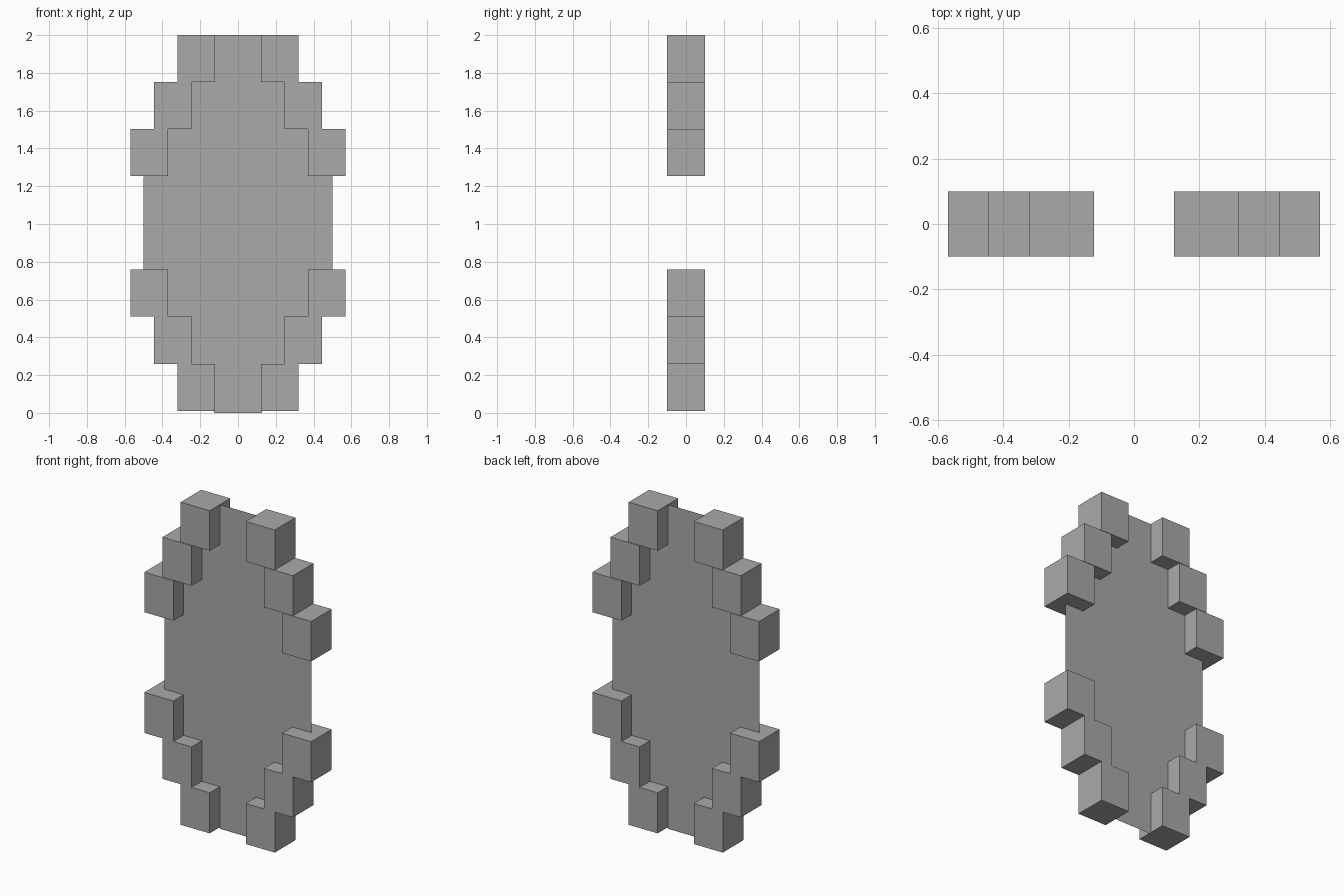
import bpy
import bmesh

if "Cube" in bpy.data.objects:
    bpy.data.objects.remove(bpy.data.objects["Cube"])

grey = bpy.data.materials.new("stone grey")
grey.diffuse_color = (0.4, 0.4, 0.4, 1)
grey.use_nodes = True
grey.node_tree.nodes["Principled BSDF"].inputs["Base Color"].default_value = grey.diffuse_color


def add_object(name, bm):
    mesh = bpy.data.meshes.new(name)
    bm.to_mesh(mesh)
    bm.free()
    mesh.materials.append(grey)
    obj = bpy.data.objects.new(name, mesh)
    bpy.context.collection.objects.link(obj)
    return obj


def block(name, x0, x1, z0, z1, half_depth=0.1):
    bm = bmesh.new()
    bmesh.ops.create_cube(bm, size=1)
    for v in bm.verts:
        v.co.x = x1 if v.co.x > 0 else x0
        v.co.y = half_depth if v.co.y > 0 else -half_depth
        v.co.z = z1 if v.co.z > 0 else z0
    return add_object(name, bm)


# Thin eight-sided panel standing on z = 0
quarter = [(0.125, 2.0), (0.5, 1.25), (0.5, 0.752), (0.125, 0.0)]
outline = quarter + [(-x, z) for x, z in reversed(quarter)]
bm = bmesh.new()
face = bm.faces.new([bm.verts.new((x, 0, z)) for x, z in outline])
bm.normal_update()
if face.normal.y > 0:
    face.normal_flip()
add_object("panel", bm)

# Stepped frame blocks, three at each corner of the panel
for side_name, side in (("left", -1), ("right", 1)):
    for i in range(3):
        inner = 0.123 + 0.124 * i
        x0, x1 = sorted((side * inner, side * (inner + 0.198)))
        block(f"upper_{side_name}_block_{i + 1}", x0, x1,
              1.753 - 0.249 * i, 2.0 - 0.249 * i)
        block(f"lower_{side_name}_block_{i + 1}", x0, x1,
              0.01 + 0.25 * i, 0.26 + 0.25 * i)
